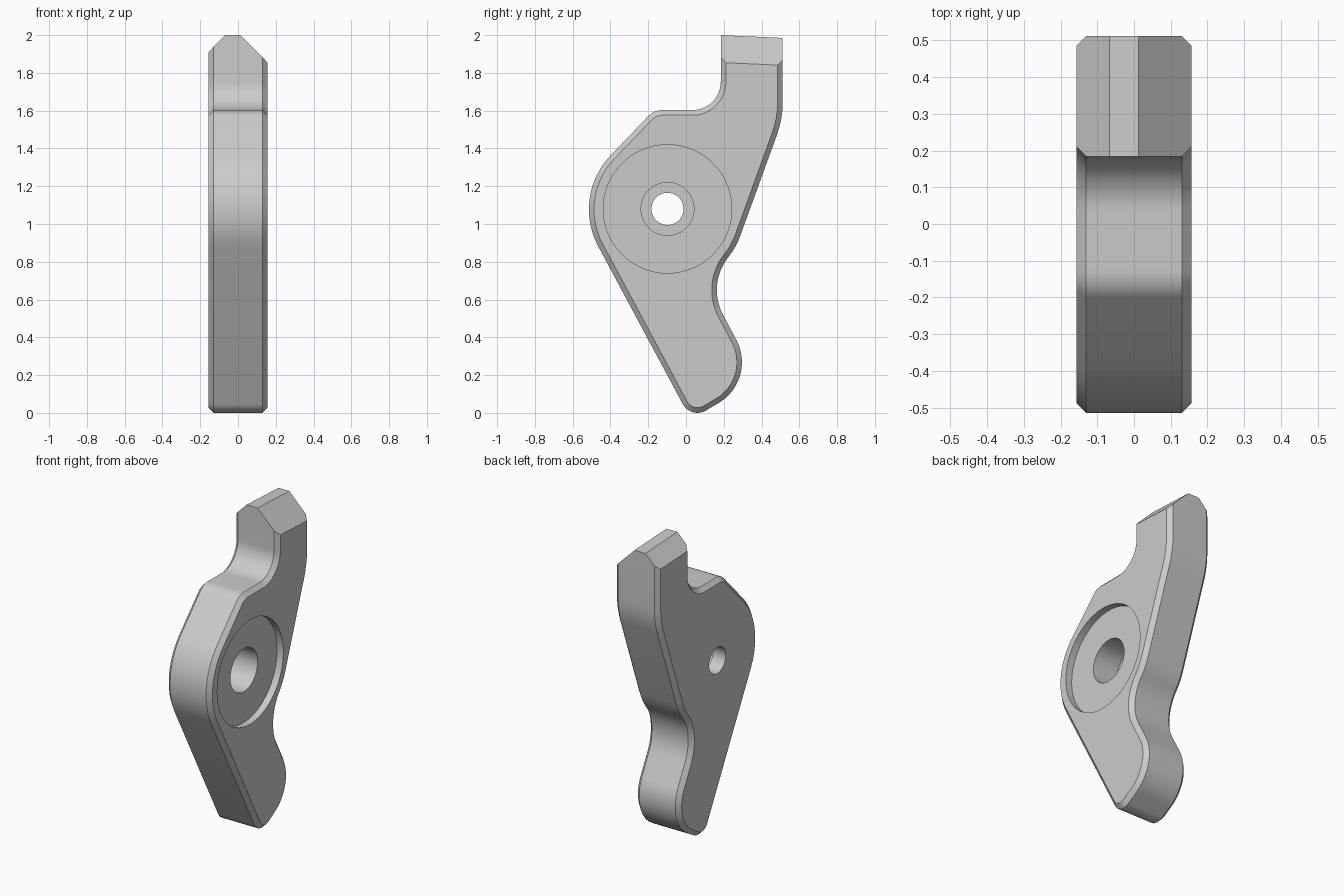
import bpy
import bmesh
import math
from mathutils import Vector

if "Cube" in bpy.data.objects:
    bpy.data.objects.remove(bpy.data.objects["Cube"])

HALF, CHAMFER = 0.157, 0.027

# Side profile corners, counter-clockwise from +x: (y, z, fillet radius)
CORNERS = [
    (0.026, -0.034, 0.088), (0.379, 0.174, 0.25), (0.111, 0.68, 0.278),
    (0.265, 0.876, 0.4), (0.512, 1.556, 0.5), (0.512, 1.985, 0),
    (0.184, 2.0, 0), (0.184, 1.603, 0.15), (-0.169, 1.603, 0.105),
    (-0.607, 1.147, 0.413),
]


def rounded(corners):
    """Replace every corner by a tangent arc of its radius."""
    points = []
    for i, (y, z, radius) in enumerate(corners):
        here = Vector((y, z))
        if not radius:
            points.append(here)
            continue
        a = (Vector(corners[i - 1][:2]) - here).normalized()
        b = (Vector(corners[(i + 1) % len(corners)][:2]) - here).normalized()
        half = a.angle(b) / 2
        centre = here + (a + b).normalized() * radius / math.sin(half)
        start = here + a * radius / math.tan(half) - centre
        end = here + b * radius / math.tan(half) - centre
        sweep = math.atan2(start.x * end.y - start.y * end.x, start.dot(end))
        steps = max(4, round(abs(sweep) / math.radians(5)))
        for k in range(steps + 1):
            t = sweep * k / steps
            c, s = math.cos(t), math.sin(t)
            points.append(centre + Vector((start.x * c - start.y * s,
                                           start.x * s + start.y * c)))
    return points


def inset(points, distance):
    """Move a counter-clockwise outline inwards with mitred corners."""
    result = []
    for i, p in enumerate(points):
        d1 = (p - points[i - 1]).normalized()
        d2 = (points[(i + 1) % len(points)] - p).normalized()
        n1, n2 = Vector((-d1.y, d1.x)), Vector((-d2.y, d2.x))
        result.append(p + (n1 + n2) * distance / (1 + n1.dot(n2)))
    return result


def loft(bm, sections):
    """Skin a list of (x, outline) sections and cap both ends."""
    rings = [[bm.verts.new((x, p.x, p.y)) for p in line] for x, line in sections]
    count = len(rings[0])
    for low, high in zip(rings, rings[1:]):
        for i in range(count):
            j = (i + 1) % count
            bm.faces.new((low[i], low[j], high[j], high[i]))
    bm.faces.new(rings[0][::-1])
    bm.faces.new(rings[-1])
    bmesh.ops.recalc_face_normals(bm, faces=bm.faces)


def to_object(bm, name):
    mesh = bpy.data.meshes.new(name)
    bm.to_mesh(mesh)
    bm.free()
    obj = bpy.data.objects.new(name, mesh)
    bpy.context.collection.objects.link(obj)
    return obj


# Lever plate with chamfered rims
outline = rounded(CORNERS)
rim = inset(outline, CHAMFER)
bm = bmesh.new()
loft(bm, [(-HALF, rim), (CHAMFER - HALF, outline),
          (HALF - CHAMFER, outline), (HALF, rim)])

# Two sloping cuts make the wedge tip
for x, side in ((0.012, 1), (-0.067, -1)):
    cut = bmesh.ops.bisect_plane(
        bm, geom=bm.verts[:] + bm.edges[:] + bm.faces[:], dist=1e-5,
        plane_co=(x, 0.184, 2), plane_no=(side, 0.046, 1), clear_outer=True)
    edges = [e for e in cut["geom_cut"] if isinstance(e, bmesh.types.BMEdge)]
    bmesh.ops.holes_fill(bm, edges=edges, sides=0)
bmesh.ops.recalc_face_normals(bm, faces=bm.faces)
lever = to_object(bm, "lever_plate")


# Stepped bore: shallow recess, counterbore and through hole
def circle(radius, count=72):
    return [Vector((-0.098 + radius * math.cos(math.tau * i / count),
                    1.08 + radius * math.sin(math.tau * i / count)))
            for i in range(count)]


bm = bmesh.new()
loft(bm, [(x, circle(r)) for x, r in (
    (-0.3, 0.085), (-0.065, 0.085), (-0.065, 0.14),
    (0.112, 0.14), (0.112, 0.34), (0.3, 0.34))])
cutter = to_object(bm, "bore_cutter")
cutter.hide_render = True

bpy.ops.object.select_all(action="DESELECT")
bpy.context.view_layer.objects.active = lever
lever.select_set(True)
bore = lever.modifiers.new("bore", "BOOLEAN")
bore.operation, bore.solver, bore.object = "DIFFERENCE", "EXACT", cutter
bpy.ops.object.modifier_apply(modifier=bore.name)
bpy.data.objects.remove(cutter)

# Plain grey metal
grey = bpy.data.materials.new("plain_grey")
grey.use_nodes = True
colour = (0.6, 0.6, 0.6, 1)
grey.diffuse_color = colour
grey.node_tree.nodes["Principled BSDF"].inputs["Base Color"].default_value = colour
lever.data.materials.clear()
lever.data.materials.append(grey)
bpy.ops.object.shade_smooth_by_angle(angle=math.radians(25))
